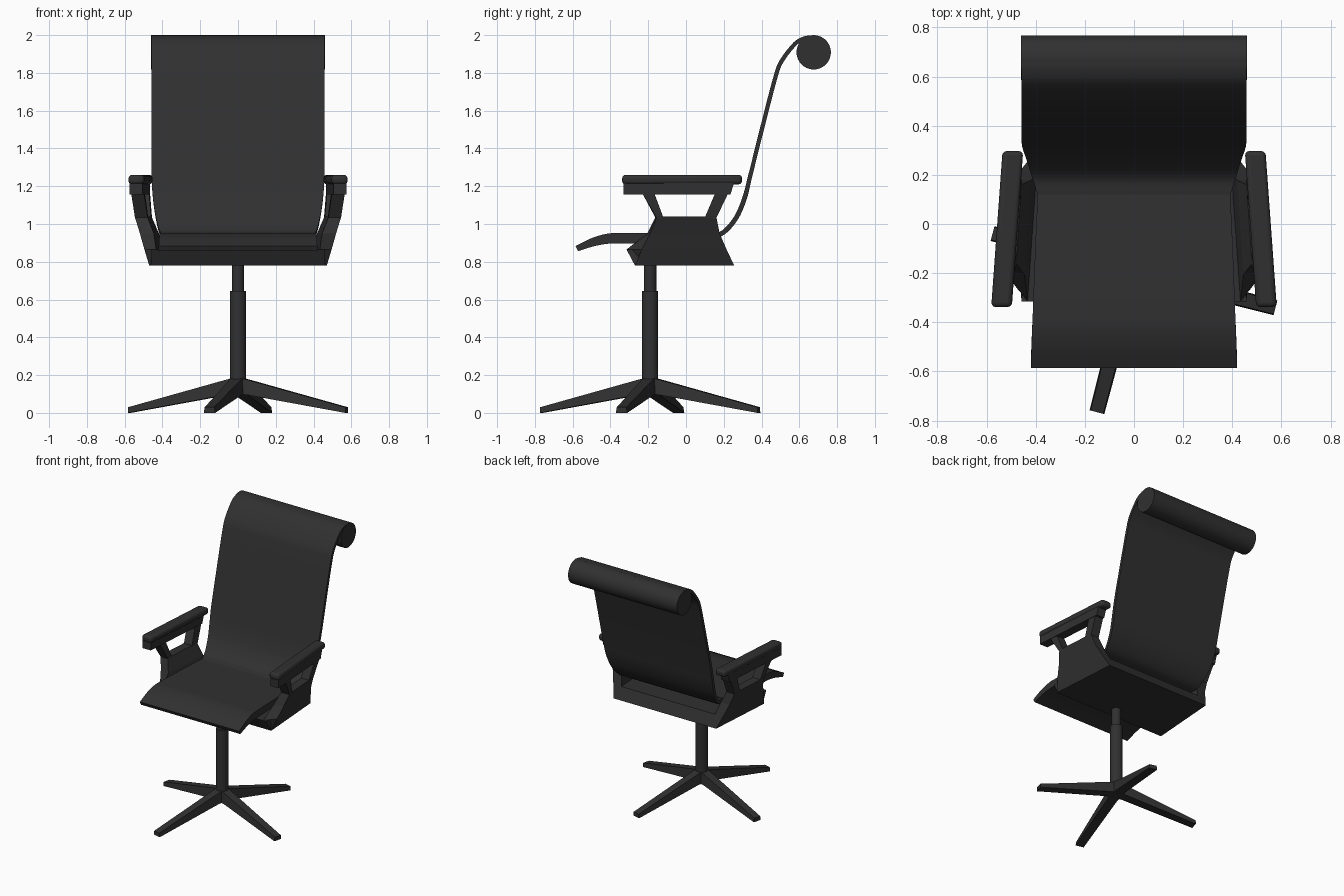
import bpy, bmesh, math
from mathutils import Vector, Matrix

if "Cube" in bpy.data.objects:
    bpy.data.objects.remove(bpy.data.objects["Cube"])

mat = bpy.data.materials.new("dark_grey")
mat.diffuse_color = (0.03, 0.03, 0.03, 1)
mat.use_nodes = True
mat.node_tree.nodes["Principled BSDF"].inputs["Base Color"].default_value = mat.diffuse_color
HUB_Y = -0.19


def finish(name, bm, smooth=True, bevel=0):
    bmesh.ops.recalc_face_normals(bm, faces=bm.faces)
    me = bpy.data.meshes.new(name)
    bm.to_mesh(me)
    bm.free()
    ob = bpy.data.objects.new(name, me)
    bpy.context.collection.objects.link(ob)
    me.materials.append(mat)
    if bevel:
        m = ob.modifiers.new("bevel", 'BEVEL')
        m.width, m.segments = bevel, 3
    if smooth:
        bpy.ops.object.select_all(action='DESELECT')
        ob.select_set(True)
        bpy.context.view_layer.objects.active = ob
        bpy.ops.object.shade_smooth_by_angle(angle=math.radians(35))
    return ob


def loft(name, rings, smooth=True, bevel=0, xform=None):
    """Skin equal-length rings and cap both ends."""
    bm = bmesh.new()
    vs = [[bm.verts.new(p) for p in r] for r in rings]
    n = len(rings[0])
    for a, b in zip(vs, vs[1:]):
        for i in range(n):
            j = (i + 1) % n
            bm.faces.new((a[i], a[j], b[j], b[i]))
    bm.faces.new(vs[0])
    bm.faces.new(vs[-1])
    if xform:
        bmesh.ops.transform(bm, matrix=xform, verts=bm.verts)
    return finish(name, bm, smooth, bevel)


def cylinder(name, r, depth, matrix, seg=32):
    bm = bmesh.new()
    bmesh.ops.create_cone(bm, cap_ends=True, segments=seg, radius1=r, radius2=r,
                          depth=depth, matrix=matrix)
    return finish(name, bm)


def spline(pts, steps=5):
    """Catmull-Rom through points of any dimension."""
    pts = [Vector(p) for p in pts]
    ext = [2 * pts[0] - pts[1]] + pts + [2 * pts[-1] - pts[-2]]
    out = []
    for a, b, c, d in zip(ext, ext[1:], ext[2:], ext[3:]):
        for k in range(steps):
            t = k / steps
            out.append(0.5 * (2 * b + (c - a) * t + (2 * a - 5 * b + 4 * c - d) * t * t
                              + (3 * b - a - 3 * c + d) * t ** 3))
    return out + [pts[-1]]


def strip(name, path):
    """Sheet following (y, z, thickness, half width); path is its upper face."""
    rings = []
    for i, p in enumerate(path):
        q, r = path[max(i - 1, 0)], path[min(i + 1, len(path) - 1)]
        d = Vector((r[0] - q[0], r[1] - q[1])).normalized()
        y, z, t, w = p
        y2, z2 = y + d.y * t, z - d.x * t
        rings.append([(-w, y, z), (w, y, z), (w, y2, z2), (-w, y2, z2)])
    return loft(name, rings)


# four-legged star base
for i in range(4):
    ang = math.radians(-14.7 + 90 * i)
    sect = [(0.0, 0.04, 0.10, 0.19), (0.06, 0.036, 0.095, 0.175), (0.595, 0.031, 0.0, 0.03)]
    rings = [[(x, -w, lo), (x, w, lo), (x, w * 0.85, hi), (x, -w * 0.85, hi)]
             for x, w, lo, hi in sect]
    loft(f"base_leg_{i + 1}", rings, False,
         xform=Matrix.Translation((0, HUB_Y, 0)) @ Matrix.Rotation(ang, 4, 'Z'))

# gas column
cylinder("column_lower", 0.043, 0.515, Matrix.Translation((0, HUB_Y, 0.3875)))
cylinder("column_upper", 0.033, 0.17, Matrix.Translation((0, HUB_Y, 0.71)))

# seat and back sheets
strip("seat", spline([(-0.585, 0.883, 0.03, 0.42), (-0.5, 0.925, 0.045, 0.417),
                      (-0.42, 0.948, 0.053, 0.414), (-0.34, 0.952, 0.055, 0.411),
                      (-0.1, 0.951, 0.055, 0.402), (0.12, 0.95, 0.055, 0.392)]))
strip("backrest", spline([(0.12, 0.945, 0.025, 0.392), (0.19, 0.965, 0.025, 0.415),
                          (0.255, 1.04, 0.025, 0.435), (0.298, 1.14, 0.025, 0.45),
                          (0.33, 1.26, 0.022, 0.457), (0.395, 1.52, 0.022, 0.457),
                          (0.46, 1.77, 0.022, 0.457), (0.495, 1.865, 0.022, 0.457),
                          (0.57, 1.962, 0.022, 0.457), (0.625, 1.993, 0.022, 0.457),
                          (0.675, 2.0, 0.02, 0.457)]))

# headrest roll
cylinder("headrest_roll", 0.091, 0.92,
         Matrix.Translation((0, 0.676, 1.909)) @ Matrix.Rotation(math.pi / 2, 4, 'Y'), 40)


def toe(x, y):
    return x - 0.07 * (y + 0.27)


# tray under the seat
loft("seat_tray", [[(-toe(w, a), a, z), (toe(w, a), a, z), (toe(w, b), b, z), (-toe(w, b), b, z)]
                   for z, a, b, w in [(0.78, -0.27, 0.255, 0.46), (0.865, -0.315, 0.215, 0.455)]],
     False)


def post(name, s, sect):
    """Stack of sections (z, outer front y, inner front y, rear y, inner x, outer x)."""
    rings = [[(s * toe(xi, fi), fi, z), (s * toe(xo, fo), fo, z),
              (s * toe(xo, r), r, z), (s * toe(xi, r), r, z)]
             for z, fo, fi, r, xi, xo in sect]
    loft(name, rings, False)


# arm assemblies
for side, s in (("left", -1), ("right", 1)):
    post(f"{side}_arm_panel", s, [(0.78, -0.27, -0.27, 0.255, 0.41, 0.47),
                                  (0.865, -0.235, -0.315, 0.215, 0.43, 0.498),
                                  (0.95, -0.19, -0.205, 0.178, 0.45, 0.525),
                                  (1.04, -0.153, -0.16, 0.16, 0.488, 0.555)])
    post(f"{side}_arm_front_post", s, [(1.03, -0.155, -0.16, -0.118, 0.485, 0.553),
                                       (1.16, -0.23, -0.23, -0.167, 0.5, 0.568)])
    post(f"{side}_arm_rear_post", s, [(1.03, 0.098, 0.098, 0.16, 0.485, 0.553),
                                      (1.16, 0.153, 0.153, 0.222, 0.5, 0.568)])
    post(f"{side}_arm_rail", s, [(1.155, -0.33, -0.33, 0.235, 0.502, 0.57),
                                 (1.22, -0.33, -0.33, 0.255, 0.502, 0.57)])
    pad = [[(s * (xc + dx * 0.042), y, 1.235 + dz * 0.025)
            for dx, dz in ((-1, -1), (1, -1), (1, 1), (-1, 1))]
           for y, xc in ((-0.338, 0.539), (0.297, 0.493))]
    loft(f"{side}_arm_pad", pad, True, 0.018)
